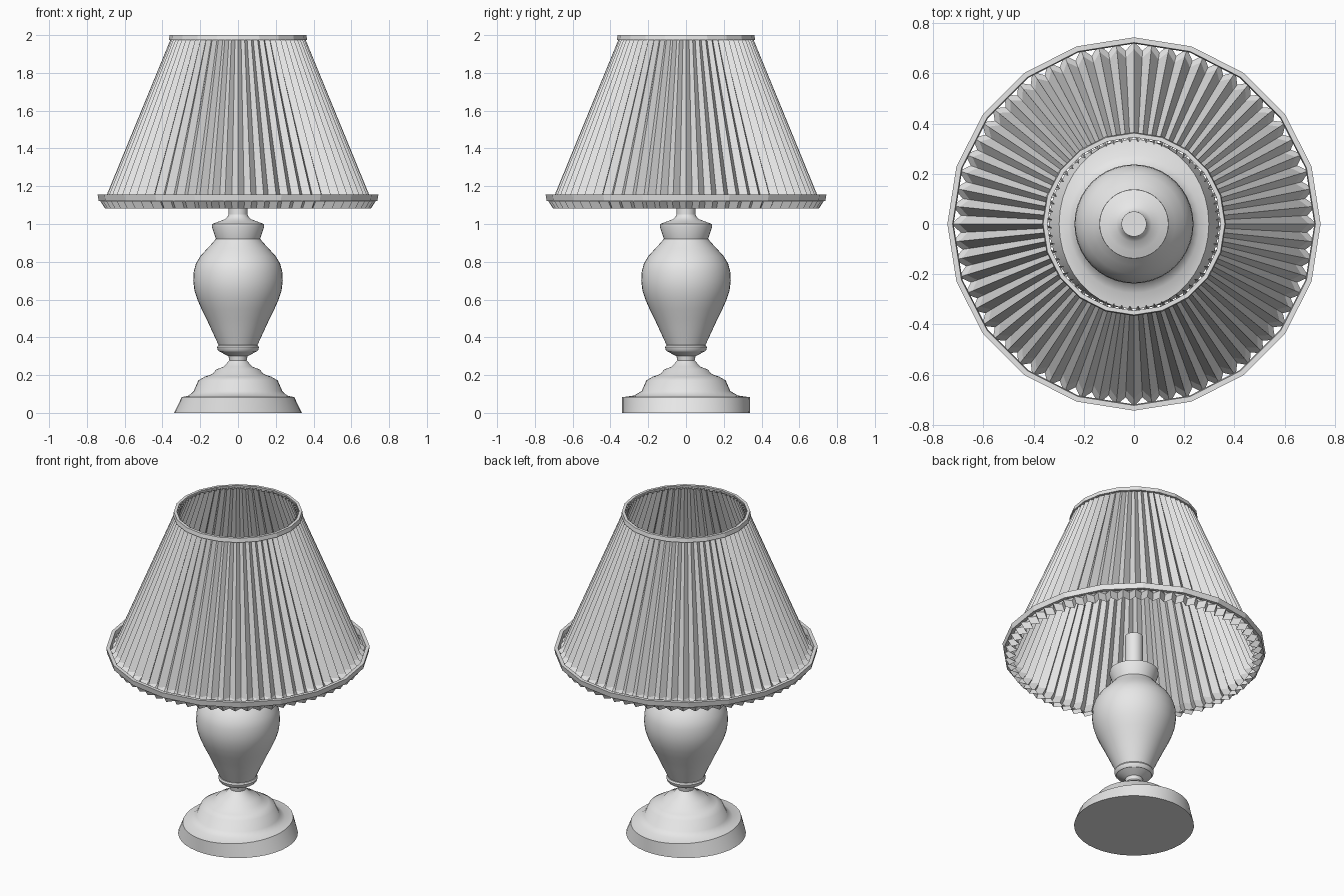
import bpy, bmesh, math

if "Cube" in bpy.data.objects:
    bpy.data.objects.remove(bpy.data.objects["Cube"])

grey = bpy.data.materials.new("warm_grey")
grey.diffuse_color = (0.8, 0.8, 0.8, 1)
grey.use_nodes = True
grey.node_tree.nodes["Principled BSDF"].inputs["Base Color"].default_value = grey.diffuse_color


def ring(bm, n, z, rx, ry):
    return [bm.verts.new((rx * math.cos(2 * math.pi * i / n),
                          ry * math.sin(2 * math.pi * i / n), z)) for i in range(n)]


def bridge(bm, a, b):
    n = len(a)
    for i in range(n):
        bm.faces.new((a[i], a[(i + 1) % n], b[(i + 1) % n], b[i]))


def finish(bm, name, angle=None):
    bmesh.ops.recalc_face_normals(bm, faces=bm.faces[:])
    me = bpy.data.meshes.new(name)
    bm.to_mesh(me)
    bm.free()
    me.materials.append(grey)
    ob = bpy.data.objects.new(name, me)
    bpy.context.collection.objects.link(ob)
    if angle:
        bpy.ops.object.select_all(action='DESELECT')
        ob.select_set(True)
        bpy.context.view_layer.objects.active = ob
        bpy.ops.object.shade_smooth_by_angle(angle=math.radians(angle))
    return ob


def lathe(name, profile, n=40, angle=40):
    """Capped turned part; profile rows are (z, rx) or (z, rx, ry)."""
    bm = bmesh.new()
    rings = [ring(bm, n, p[0], p[1], p[-1]) for p in profile]
    for a, b in zip(rings, rings[1:]):
        bridge(bm, a, b)
    bm.faces.new(rings[0])
    bm.faces.new(rings[-1])
    return finish(bm, name, angle)


def band(name, section, n=20):
    """Flat-sided hoop from a closed (z, r) section."""
    bm = bmesh.new()
    rings = [ring(bm, n, z, r, r) for z, r in section]
    for a, b in zip(rings, rings[1:] + rings[:1]):
        bridge(bm, a, b)
    return finish(bm, name)


# Stepped foot, slightly narrower across x at its shoulder
lathe("foot", [(0, .338), (.083, .298, .338), (.092, .26, .275), (.115, .235),
               (.172, .21), (.192, .175), (.206, .135), (.23, .115), (.245, .075),
               (.278, .046), (.30, .05), (.318, .085), (.33, .104)])

# Turned ring beneath the vase
lathe("foot_ring", [(.325, .10), (.335, .108), (.348, .111), (.357, .106), (.36, .098)])

# Vase body
lathe("vase", [(.352, .10), (.40, .122), (.45, .145), (.50, .168), (.55, .193),
               (.60, .215), (.65, .231), (.70, .237), (.75, .234), (.79, .223),
               (.83, .199), (.87, .163), (.90, .135), (.92, .118)])

# Collar and lamp holder rod
lathe("collar", [(.918, .116), (.985, .138), (1.0, .137), (1.012, .105),
                 (1.025, .07), (1.04, .055), (1.05, .05)])
lathe("holder_rod", [(1.04, .05), (1.23, .05)], 24)

# Pleated shade: zigzag radius, bottom hem folded inward
PLEATS = 64
bm = bmesh.new()
rows = []
for z, outer, inner in [(1.99, .352, .325), (1.15, .697, .662),
                        (1.12, .728, .69), (1.083, .705, .665)]:
    row = []
    for i in range(2 * PLEATS):
        r = inner if i % 2 else outer
        a = math.pi * i / PLEATS
        row.append(bm.verts.new((r * math.cos(a), r * math.sin(a), z)))
    rows.append(row)
for a, b in zip(rows, rows[1:]):
    bridge(bm, b, a)
finish(bm, "pleated_shade")

# Shade hoops
band("lower_hoop", [(1.122, .738), (1.155, .743), (1.155, .722), (1.122, .718)])
band("upper_hoop", [(1.975, .366), (2.0, .362), (2.0, .345), (1.975, .35)])
